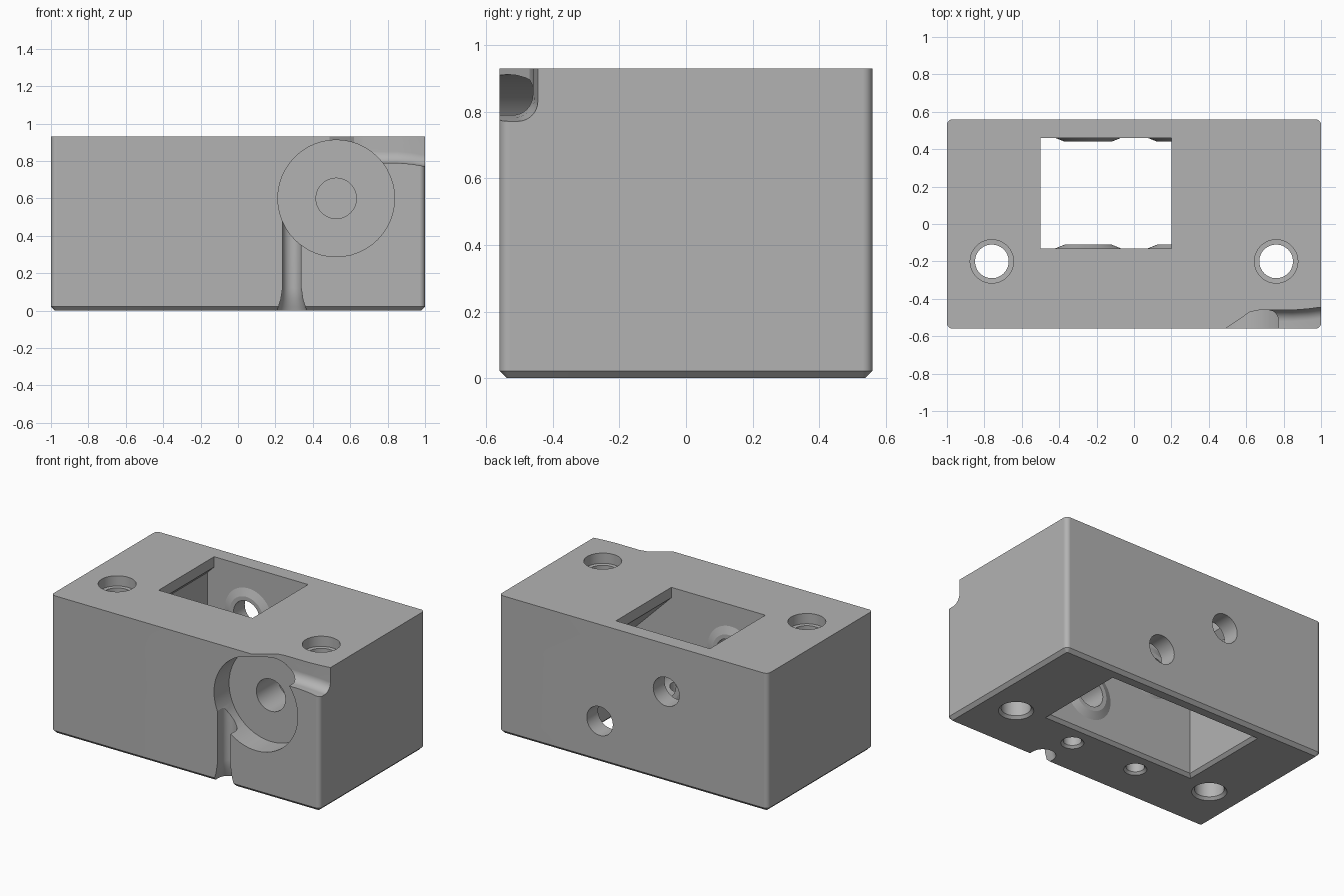
import bpy, bmesh, math
from mathutils import Matrix, Vector

if "Cube" in bpy.data.objects:
    bpy.data.objects.remove(bpy.data.objects["Cube"], do_unlink=True)

grey = bpy.data.materials.new("plain grey")
grey.use_nodes = True
colour = (0.45, 0.45, 0.45, 1)
grey.diffuse_color = colour
grey.node_tree.nodes["Principled BSDF"].inputs["Base Color"].default_value = colour

FRONT, HEIGHT = -0.56, 0.93


def make(name, bm):
    bmesh.ops.recalc_face_normals(bm, faces=bm.faces)
    mesh = bpy.data.meshes.new(name)
    bm.to_mesh(mesh)
    bm.free()
    mesh.materials.append(grey)
    ob = bpy.data.objects.new(name, mesh)
    bpy.context.collection.objects.link(ob)
    return ob


def loft(name, sections):
    """Skin a row of matching closed sections and cap both ends."""
    bm = bmesh.new()
    rings = [[bm.verts.new(p) for p in s] for s in sections]
    for a, b in zip(rings, rings[1:]):
        for i in range(len(a)):
            j = (i + 1) % len(a)
            bm.faces.new((a[i], a[j], b[j], b[i]))
    bm.faces.new(rings[0])
    bm.faces.new(rings[-1])
    return make(name, bm)


def turned(name, axis, centre, steps):
    """Round solid along z or y; steps are (position, radius)."""
    sections = []
    for pos, r in steps:
        ring = []
        for i in range(48):
            t = math.tau * i / 48
            u, v = centre[0] + r * math.cos(t), centre[1] + r * math.sin(t)
            ring.append((u, v, pos) if axis == "z" else (u, pos, v))
        sections.append(ring)
    return loft(name, sections)


def combine(tool, operation="DIFFERENCE"):
    mod = block.modifiers.new("shape", "BOOLEAN")
    mod.operation = operation
    mod.solver = "EXACT"
    mod.object = tool
    bpy.context.view_layer.objects.active = block
    bpy.ops.object.modifier_apply(modifier=mod.name)
    bpy.data.objects.remove(tool, do_unlink=True)


# Block with rounded upright edges and a chamfered underside
bm = bmesh.new()
bmesh.ops.create_cube(bm, size=1, matrix=Matrix.Translation((0, 0, HEIGHT / 2))
                      @ Matrix.Diagonal((2, 1.12, HEIGHT, 1)))
upright = [e for e in bm.edges if abs(e.verts[0].co.z - e.verts[1].co.z) > 0.5]
bmesh.ops.bevel(bm, geom=upright, offset=0.03, segments=6, profile=0.5, affect="EDGES")
under = [e for e in bm.edges if all(v.co.z < 0.001 for v in e.verts)]
bmesh.ops.bevel(bm, geom=under, offset=0.022, segments=1, affect="EDGES")
block = make("carriage_block", bm)

# Central cavity: narrow on top, sloped shoulders, chamfered lower mouth
BACK_WALL, FRONT_WALL = 0.46, -0.13
levels = [(-0.02, -0.59, 0.59, 0.04), (0.02, -0.55, 0.55, 0), (0.51, -0.55, 0.55, 0),
          (0.81, -0.55, 0.25, 0), (0.86, -0.5, 0.2, 0), (1, -0.5, 0.2, 0)]
combine(loft("cavity", [[(a, FRONT_WALL - g, z), (b, FRONT_WALL - g, z),
                         (b, BACK_WALL + g, z), (a, BACK_WALL + g, z)]
                        for z, a, b, g in levels]))

# Bosses on the cavity walls, rod bores and their set screw holes
for x, z in ((-0.245, 0.61), (0.25, 0.28)):
    for wall, inward in ((BACK_WALL, -1), (FRONT_WALL, 1)):
        combine(turned("boss", "y", (x, z), [(wall - 0.01 * inward, 0.175), (wall, 0.175),
                                             (wall + 0.02 * inward, 0.125)]), "UNION")
    combine(turned("rod_bore", "y", (x, z), [(-0.4, 0.097), (0.7, 0.097)]))
    combine(turned("set_screw_hole", "z", (x, -0.28),
                   [(-0.01, 0.08), (0.015, 0.055), (z, 0.055)]))

# Mounting holes with a counterbore on top and a chamfer below
for x in (-0.76, 0.76):
    combine(turned("mounting_hole", "z", (x, -0.2),
                   [(-0.01, 0.117), (0.017, 0.09), (0.86, 0.09), (0.861, 0.116), (1, 0.116)]))

# Round front pocket with a blind centre hole
PX, PZ = 0.525, 0.6
combine(turned("pocket", "y", (PX, PZ), [(-0.7, 0.312), (-0.4, 0.312)]))
combine(turned("pivot_hole", "y", (PX, PZ), [(-0.5, 0.108), (-0.17, 0.108)]))

# Upper groove running from the pocket out to the left side
sections = []
for x, depth, floor in ((0.46, -0.02, 0.79), (0.5, 0.008, 0.79), (0.57, 0.055, 0.79),
                        (0.62, 0.09, 0.79), (0.67, 0.1, 0.79), (0.85, 0.1, 0.79),
                        (0.93, 0.106, 0.783), (1.02, 0.118, 0.768)):
    back, r = FRONT + depth, 0.06
    arc = [(x, back - r + r * math.sin(t), floor + r - r * math.cos(t))
           for t in [math.pi / 2 * i / 8 for i in range(9)]]
    sections.append([(x, -0.7, floor)] + arc + [(x, back, 1), (x, -0.7, 1)])
combine(loft("upper_groove", sections))

# Lower groove dropping from the pocket, flared at the bottom edge
sections = []
for z, r in ((-0.02, 0.084), (0.02, 0.072), (0.06, 0.059), (0.12, 0.05), (0.55, 0.05)):
    arc = [(0.288 + r * math.cos(t), -0.51 + r * math.sin(t), z)
           for t in [math.pi * i / 16 for i in range(17)]]
    sections.append([(0.288 + r, -0.7, z)] + arc + [(0.288 - r, -0.7, z)])
combine(loft("lower_groove", sections))

# Smooth the curved faces and keep the flats clean
bpy.ops.object.select_all(action="DESELECT")
block.select_set(True)
bpy.context.view_layer.objects.active = block
bpy.ops.object.shade_smooth_by_angle(angle=math.radians(20))
flat = block.modifiers.new("clean shading", "WEIGHTED_NORMAL")
flat.keep_sharp = True
